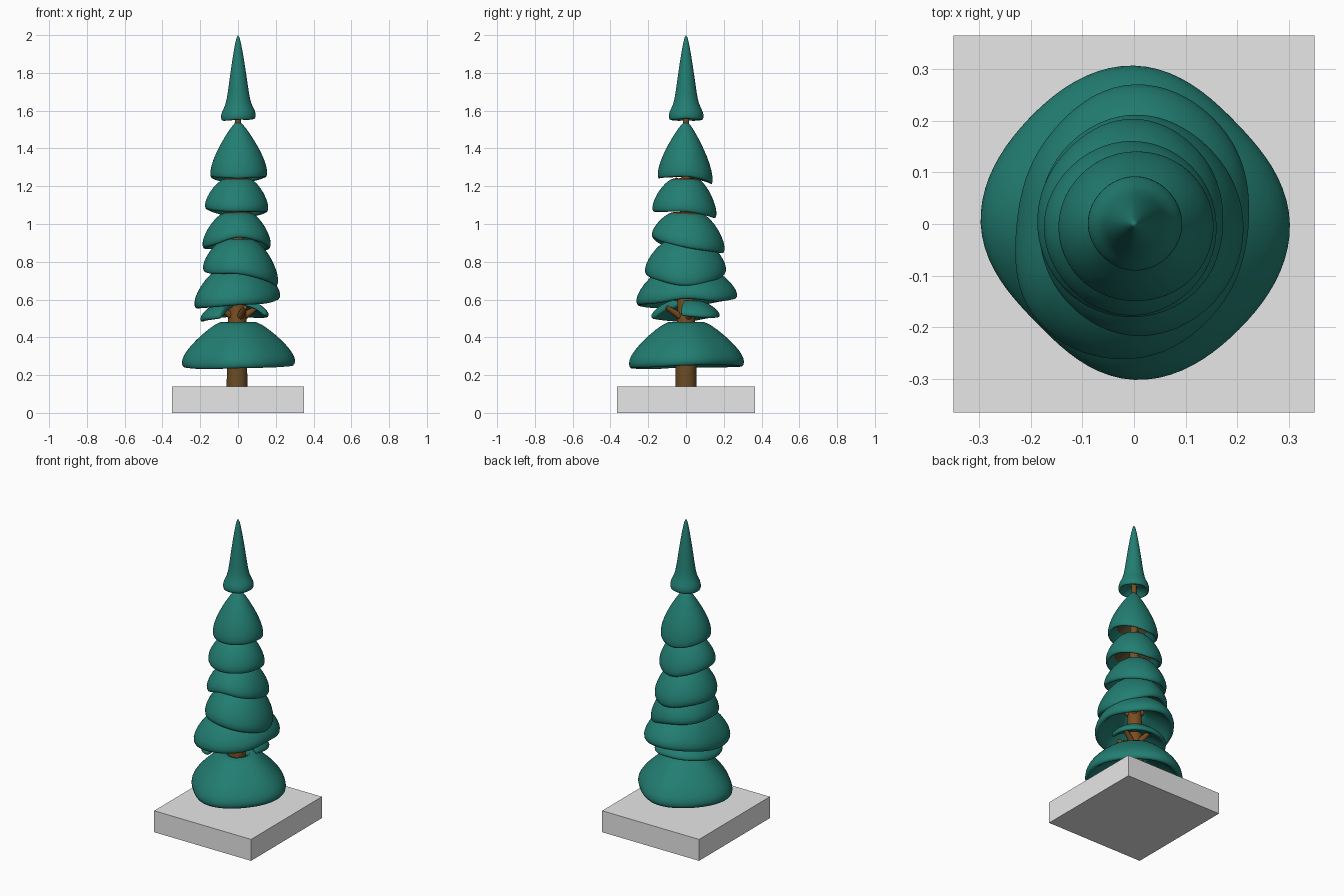
import bpy
import bmesh
import math
from mathutils import Vector

cube = bpy.data.objects.get("Cube")
if cube:
    bpy.data.objects.remove(cube, do_unlink=True)


def material(name, rgb):
    m = bpy.data.materials.new(name)
    m.use_nodes = True
    color = (*rgb, 1)
    m.diffuse_color = color
    m.node_tree.nodes["Principled BSDF"].inputs["Base Color"].default_value = color
    return m


TEAL = material("teal foliage", (0.016, 0.207, 0.168))
OLIVE = material("olive inner twigs", (0.075, 0.065, 0.027))
BROWN = material("brown bark", (0.145, 0.073, 0.018))
RUST = material("rust branches", (0.19, 0.075, 0.015))
GREY = material("grey stone", (0.8, 0.8, 0.8))


def finish(name, bm, mats, smooth=True):
    bmesh.ops.remove_doubles(bm, verts=bm.verts, dist=0.0005)
    bmesh.ops.recalc_face_normals(bm, faces=bm.faces)
    mesh = bpy.data.meshes.new(name)
    bm.to_mesh(mesh)
    bm.free()
    for mat in mats:
        mesh.materials.append(mat)
    obj = bpy.data.objects.new(name, mesh)
    bpy.context.collection.objects.link(obj)
    if smooth:
        mesh.shade_smooth()
    return obj


def around(values, angle):
    """Smooth value at an angle, from samples evenly spaced round the circle."""
    n = len(values)
    pos = angle / math.tau * n
    i = math.floor(pos)
    f = pos - i
    a, b, c, d = (values[(i + k) % n] for k in (-1, 0, 1, 2))
    return b + 0.5 * f * (c - a + f * (2 * a - 5 * b + 4 * c - d
                                       + f * (3 * (b - c) + d - a)))


def skirt(name, profile, top, radii, rims, twigs=(), arc=None, segments=40):
    """Closed shell: a profile swept round the trunk. Radii and rim heights
    run anticlockwise from +x; twigs lists profile spans coloured olive."""
    bm = bmesh.new()
    start, end = arc or (0, 360)
    rings = []
    for i in range(segments + (1 if arc else 0)):
        a = math.radians(start + (end - start) * i / segments)
        radius, rim = around(radii, a), around(rims, a)
        rings.append([bm.verts.new((r * radius * math.cos(a), r * radius * math.sin(a),
                                    rim + (top - rim) * t)) for r, t in profile])
    n = len(profile)
    pairs = list(zip(rings, rings[1:]))
    if arc:
        bm.faces.new(rings[0])
        bm.faces.new(rings[-1])
    else:
        pairs.append((rings[-1], rings[0]))
    for p, q in pairs:
        for j in range(n):
            k = (j + 1) % n
            face = bm.faces.new((p[j], q[j], q[k], p[k]))
            face.material_index = int(j in twigs)
    obj = finish(name, bm, (TEAL, OLIVE))
    sub = obj.modifiers.new("soften", "SUBSURF")
    sub.levels = sub.render_levels = 1


def limb(name, a, b, r1, r2, mat, sides=14):
    a, b = Vector(a), Vector(b)
    bm = bmesh.new()
    bmesh.ops.create_cone(bm, cap_ends=True, segments=sides, radius1=r1,
                          radius2=r2, depth=(b - a).length)
    turn = (b - a).to_track_quat("Z", "Y")
    for v in bm.verts:
        v.co = turn @ v.co + (a + b) / 2
    obj = finish(name, bm, (mat,))
    for p in obj.data.polygons:
        p.use_smooth = len(p.vertices) == 4


# Stone block
bm = bmesh.new()
bmesh.ops.create_cube(bm, size=1)
for v in bm.verts:
    v.co = Vector((v.co.x * 0.70, v.co.y * 0.73, (v.co.z + 0.5) * 0.14))
finish("base_block", bm, (GREY,), smooth=False)

# Trunk and stub branches holding the foliage
limb("trunk_lower", (-0.005, 0, 0.13), (-0.005, 0, 0.46), 0.057, 0.05, BROWN)
limb("trunk_upper", (-0.005, 0, 0.45), (0, 0, 1.6), 0.05, 0.015, RUST)
for level, z in enumerate((0.49, 0.69, 0.83, 0.98, 1.17)):
    for i in range(4):
        a = math.radians(90 * i + 35 * level + 20)
        reach = 0.11 - 0.012 * level
        limb(f"branch_{level + 1}_{i + 1}", (0, 0, z),
             (reach * math.cos(a), reach * math.sin(a), z + 0.07),
             0.024, 0.012, RUST, 8)

# Foliage profiles: radius and height fractions, outside then underside
SKIRT = [(0.2, 1), (0.42, 0.88), (0.64, 0.68), (0.84, 0.46), (0.97, 0.26),
         (1.01, 0.11), (0.97, 0), (0.88, 0.03), (0.7, 0.3), (0.42, 0.5), (0.18, 0.55)]
DOME = [(0.22, 1), (0.48, 0.94), (0.74, 0.70), (0.93, 0.40), (1.01, 0.16),
        (0.97, 0), (0.88, 0.03), (0.72, 0.30), (0.45, 0.55), (0.2, 0.62)]
BELL = [(0, 1), (0.07, 0.97), (0.27, 0.87), (0.64, 0.58), (0.9, 0.32), (1.01, 0.10),
        (0.97, 0), (0.88, 0.03), (0.7, 0.2), (0.3, 0.4), (0, 0.45)]
SPIRE = [(0, 1), (0.1, 0.97), (0.25, 0.82), (0.45, 0.55), (0.6, 0.32), (0.72, 0.19),
         (0.96, 0.11), (1, 0.04), (0.9, 0), (0.78, 0.05), (0.4, 0.1), (0, 0.1)]

# Foliage tiers from the ground up
skirt("foliage_bottom", SKIRT, 0.50,
      (0.305, 0.28, 0.31, 0.29, 0.30, 0.27, 0.305, 0.29),
      (0.245, 0.25, 0.24, 0.235, 0.235, 0.225, 0.23, 0.235))
skirt("foliage_ragged", DOME, 0.60,
      (0.16, 0.19, 0.18, 0.19, 0.20, 0.22, 0.19, 0.15),
      (0.51, 0.50, 0.505, 0.50, 0.48, 0.49, 0.51, 0.52), arc=(-12, 245))
skirt("foliage_second", DOME, 0.78,
      (0.225, 0.255, 0.275, 0.24, 0.23, 0.27, 0.265, 0.235),
      (0.60, 0.585, 0.60, 0.58, 0.55, 0.55, 0.565, 0.575))
skirt("foliage_third", DOME, 0.93,
      (0.215, 0.21, 0.215, 0.20, 0.187, 0.20, 0.22, 0.22),
      (0.665, 0.69, 0.735, 0.74, 0.745, 0.73, 0.73, 0.695), twigs=(7, 8))
skirt("foliage_fourth", DOME, 1.07,
      (0.175, 0.19, 0.207, 0.195, 0.19, 0.187, 0.183, 0.18),
      (0.87, 0.85, 0.84, 0.86, 0.865, 0.885, 0.925, 0.90), twigs=(0,))
skirt("foliage_fifth", DOME, 1.25,
      (0.162, 0.16, 0.163, 0.167, 0.177, 0.178, 0.18, 0.17),
      (1.06, 1.04, 1.025, 1.05, 1.075, 1.065, 1.06, 1.06), twigs=(0, 7, 8))
skirt("foliage_sixth", BELL, 1.55,
      (0.157, 0.15, 0.143, 0.143, 0.149, 0.152, 0.152, 0.157),
      (1.245, 1.225, 1.205, 1.22, 1.24, 1.24, 1.235, 1.24), twigs=(8, 9))
skirt("foliage_tip", SPIRE, 2.0,
      (0.096, 0.095, 0.095, 0.092, 0.092, 0.09, 0.093, 0.094),
      (1.55, 1.545, 1.545, 1.54, 1.54, 1.54, 1.545, 1.545))
